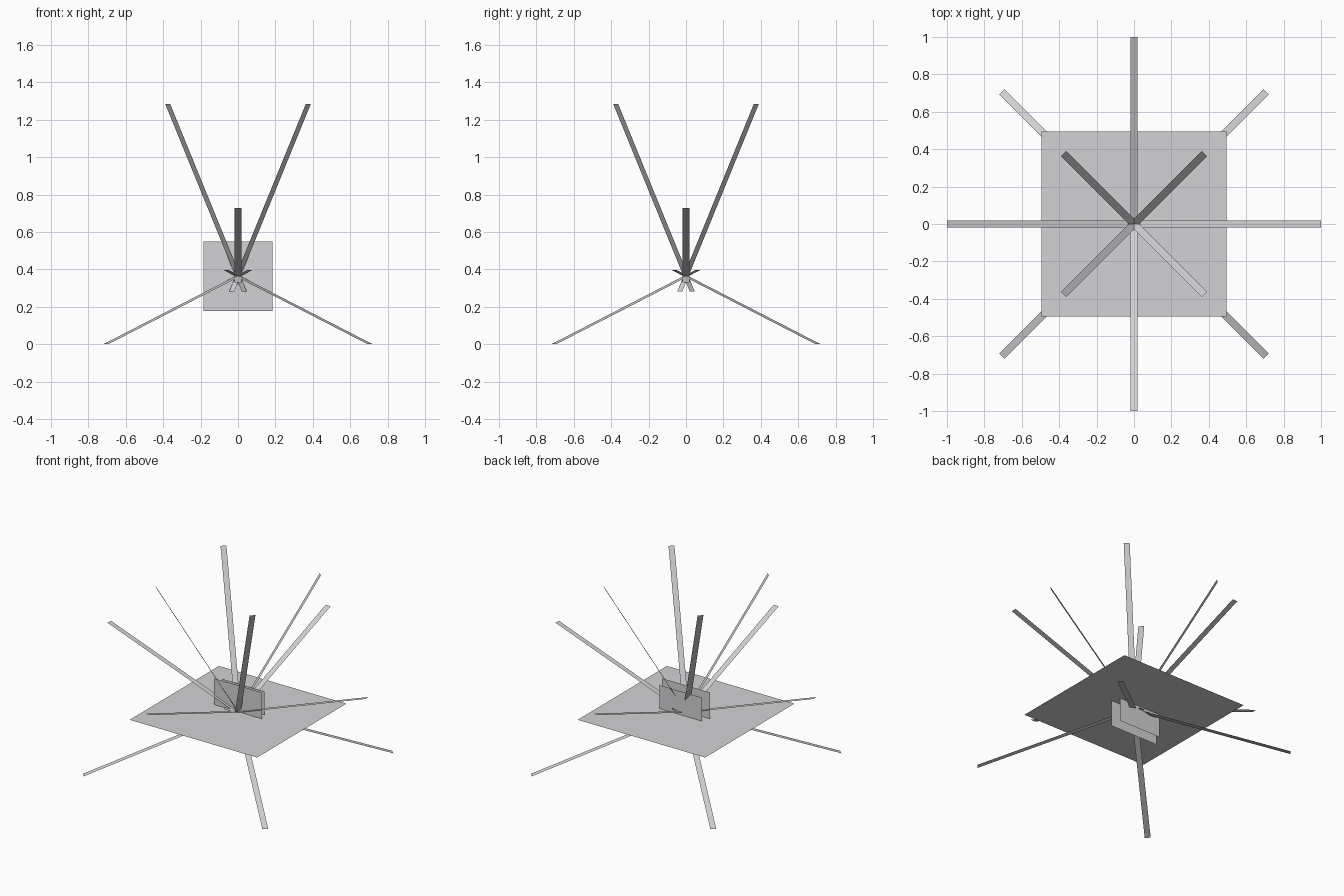
import bpy
from math import radians, sin, cos
from mathutils import Vector

if "Cube" in bpy.data.objects:
    bpy.data.objects.remove(bpy.data.objects["Cube"])

CENTRE = Vector((0, 0, 0.364))   # point where every ray crosses
REACH, TAIL, WIDTH = 1.064, 0.095, 0.038

grey = bpy.data.materials.new("light grey")
grey.diffuse_color = (0.65, 0.65, 0.67, 1)
grey.use_nodes = True
grey.node_tree.nodes["Principled BSDF"].inputs["Base Color"].default_value = grey.diffuse_color


def card(name, middle, half_u, half_v):
    """Single flat quad spanned by two half-axis vectors."""
    corners = [middle - half_u - half_v, middle + half_u - half_v,
               middle + half_u + half_v, middle - half_u + half_v]
    mesh = bpy.data.meshes.new(name)
    mesh.from_pydata([tuple(c) for c in corners], [], [(0, 1, 2, 3)])
    mesh.materials.append(grey)
    obj = bpy.data.objects.new(name, mesh)
    bpy.context.collection.objects.link(obj)
    return obj


def ray(name, azimuth, elevation):
    """Thin strip running from just behind the centre out to its tip."""
    a, e = radians(azimuth), radians(elevation)
    along = Vector((cos(a) * cos(e), sin(a) * cos(e), sin(e)))
    side = Vector((-sin(a), cos(a), 0))
    card(name, CENTRE + along * (REACH - TAIL) / 2,
         along * (REACH + TAIL) / 2, side * WIDTH / 2)


# Three rings of four rays
for i in range(4):
    ray(f"side_ray_{i + 1}", 90 * i, 20)
    ray(f"upper_ray_{i + 1}", 45 + 90 * i, 60)
    ray(f"lower_ray_{i + 1}", 45 + 90 * i, -20)

# Flat horizontal sheet through the centre
card("horizontal_sheet", CENTRE, Vector((0.495, 0, 0)), Vector((0, 0.495, 0)))

# Two upright square cards, the smaller one just behind
card("front_card", CENTRE, Vector((0.185, 0, 0)), Vector((0, 0, 0.185)))
card("back_card", CENTRE + Vector((0, 0.058, 0)),
     Vector((0.165, 0, 0)), Vector((0, 0, 0.165)))
